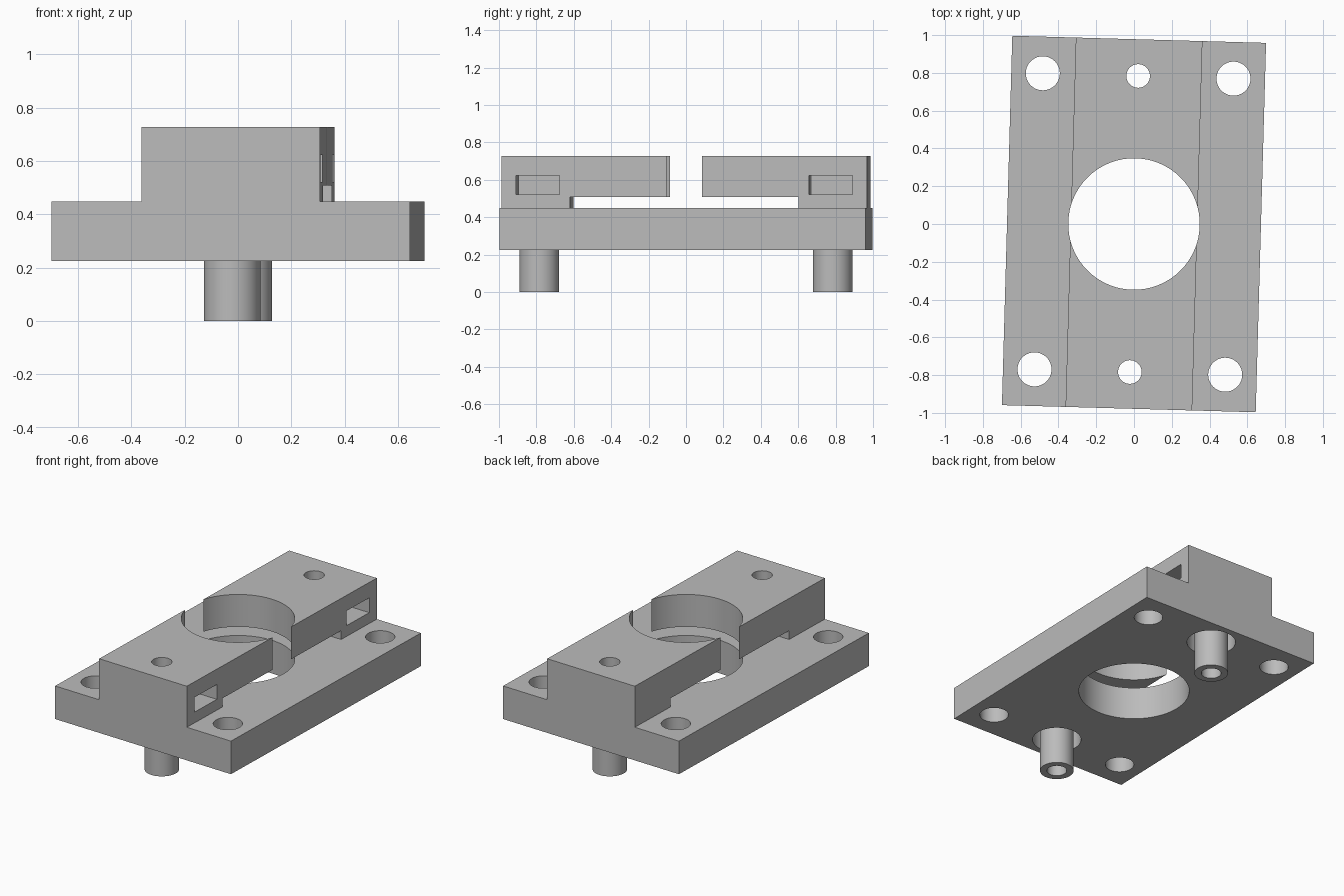
import bpy, bmesh, math
from mathutils import Matrix, Vector

if "Cube" in bpy.data.objects:
    bpy.data.objects.remove(bpy.data.objects["Cube"])

grey = bpy.data.materials.new("plain grey")
grey.use_nodes = True
colour = (0.5, 0.5, 0.5, 1)
grey.diffuse_color = colour
grey.node_tree.nodes["Principled BSDF"].inputs["Base Color"].default_value = colour

TURN = Matrix.Rotation(-0.028, 4, 'Z')
HALF_X, HALF_Y, RIDGE = 0.672, 0.978, 0.335
Z_LOW, Z_DECK, Z_TOP = 0.225, 0.449, 0.727
POST_Y = 0.784


def make(name, bm):
    bmesh.ops.recalc_face_normals(bm, faces=bm.faces[:])
    mesh = bpy.data.meshes.new(name)
    bm.to_mesh(mesh)
    bm.free()
    mesh.materials.append(grey)
    ob = bpy.data.objects.new(name, mesh)
    bpy.context.collection.objects.link(ob)
    return ob


def cylinder(name, x, y, r, z0, z1, sides=64):
    bm = bmesh.new()
    bmesh.ops.create_cone(bm, cap_ends=True, segments=sides, radius1=r, radius2=r,
                          depth=z1 - z0, matrix=Matrix.Translation((x, y, (z0 + z1) / 2)))
    return make(name, bm)


def box(name, low, high):
    low, high = Vector(low), Vector(high)
    bm = bmesh.new()
    bmesh.ops.create_cube(bm, size=1, matrix=Matrix.Translation((low + high) / 2)
                          @ Matrix.Diagonal((*(high - low), 1)))
    return make(name, bm)


def cut(ob, cutter):
    mod = ob.modifiers.new("cut", 'BOOLEAN')
    mod.operation, mod.solver, mod.object = 'DIFFERENCE', 'EXACT', cutter
    bpy.context.view_layer.objects.active = ob
    bpy.ops.object.modifier_apply(modifier=mod.name)
    bpy.data.objects.remove(cutter)


# Flange plate with raised ridge, extruded from a stepped profile
half = [(HALF_X, Z_LOW), (HALF_X, Z_DECK), (RIDGE, Z_DECK), (RIDGE, Z_TOP)]
profile = half + [(-x, z) for x, z in reversed(half)]
bm = bmesh.new()
face = bm.faces.new([bm.verts.new((x, -HALF_Y, z)) for x, z in profile])
moved = bmesh.ops.extrude_face_region(bm, geom=[face])["geom"]
bmesh.ops.translate(bm, vec=(0, 2 * HALF_Y, 0),
                    verts=[v for v in moved if isinstance(v, bmesh.types.BMVert)])
body = make("flange_body", bm)

# Undercut below the ridge and large centre bore
cut(body, box("undercut", (-0.5, -0.61, Z_DECK), (0.5, 0.61, 0.508)))
cut(body, cylinder("bore", 0, 0, 0.348, 0, 1, 96))

posts = []
for side, label in ((-1, "front"), (1, "back")):
    y = side * POST_Y
    # Corner mounting holes
    for x in (-0.505, 0.505):
        cut(body, cylinder("bolt_hole", x, y, 0.09, 0, 0.6))
    # Round recess, screw hole and side pocket
    cut(body, cylinder("recess", 0, y, 0.153, 0, Z_DECK))
    cut(body, cylinder("screw_hole", 0, y, 0.0625, 0, 1))
    cut(body, box("pocket", (-0.115, y - 0.116, 0.522), (0.5, y + 0.116, 0.622)))
    # Hollow post standing in the recess
    post = cylinder(label + "_post", 0, y, 0.106, 0, Z_DECK)
    cut(post, cylinder("post_hole", 0, y, 0.0625, -0.1, 1))
    posts.append(post)

# Smooth the round walls and turn the whole part slightly
for ob in [body] + posts:
    ob.data.transform(TURN)
    bpy.ops.object.select_all(action='DESELECT')
    ob.select_set(True)
    bpy.context.view_layer.objects.active = ob
    bpy.ops.object.shade_smooth_by_angle(angle=math.radians(30))
